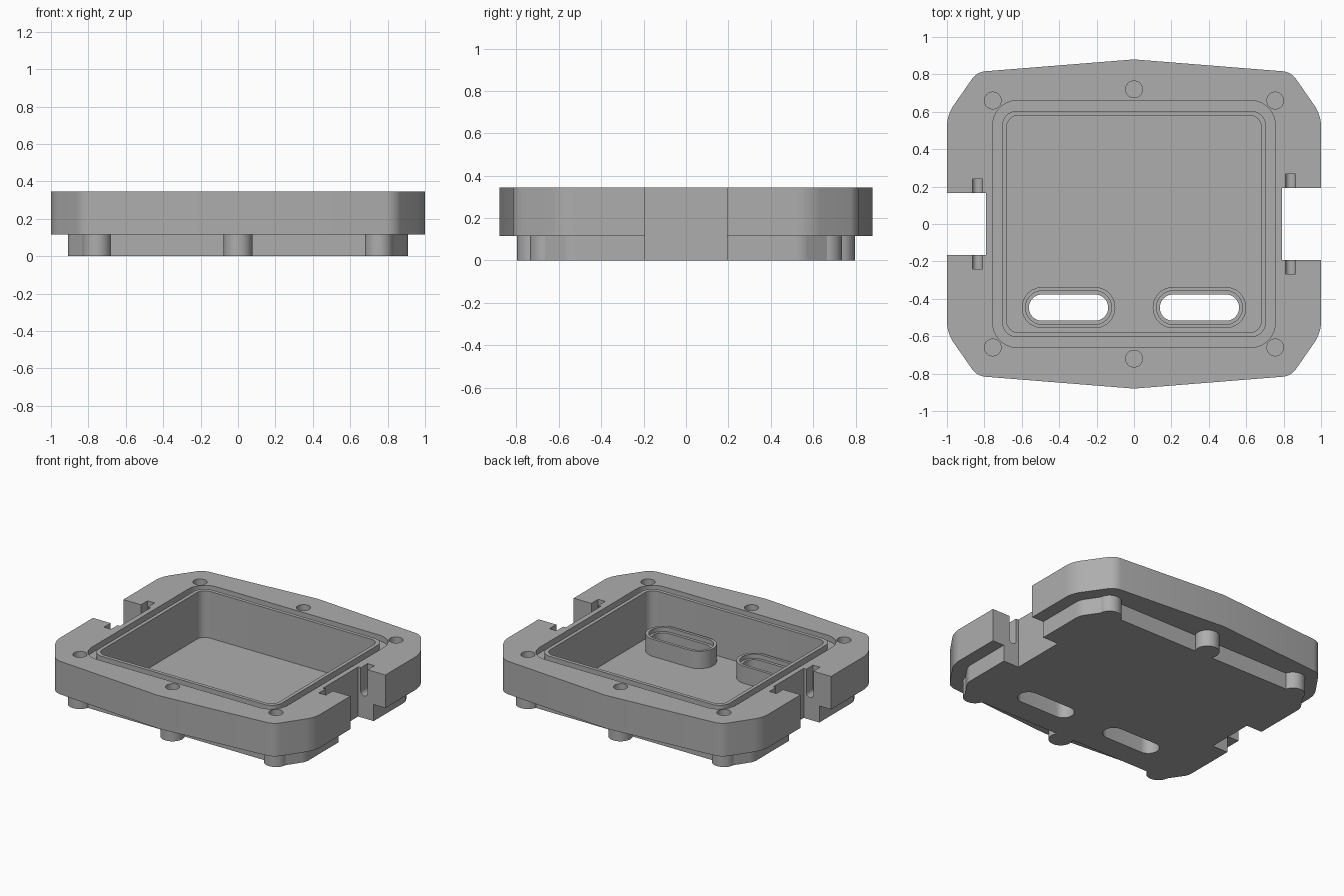
import bpy, bmesh, math
from mathutils import Vector

if "Cube" in bpy.data.objects:
    bpy.data.objects.remove(bpy.data.objects["Cube"], do_unlink=True)

TOP = 0.345        # top of the flange
FLANGE = 0.115     # underside of the flange
FLOOR = 0.02       # cavity floor
OVER = 0.5         # cutters reach above the top

grey = bpy.data.materials.new("plain grey")
grey.use_nodes = True
colour = (0.42, 0.42, 0.42, 1)
grey.diffuse_color = colour
grey.node_tree.nodes["Principled BSDF"].inputs["Base Color"].default_value = colour


def rounded(points, steps=10):
    """Outline from (x, y, radius) corners, each replaced by an arc."""
    out = []
    for i, (x, y, r) in enumerate(points):
        p = Vector((x, y))
        a = (Vector(points[i - 1][:2]) - p).normalized()
        b = (Vector(points[(i + 1) % len(points)][:2]) - p).normalized()
        if r == 0:
            out.append(p)
            continue
        half = a.angle(b) / 2
        centre = p + (a + b).normalized() * r / math.sin(half)
        start = p + a * r / math.tan(half) - centre
        sweep = math.pi - 2 * half
        out += [centre + Vector((start.x * math.cos(t) - start.y * math.sin(t),
                                 start.x * math.sin(t) + start.y * math.cos(t)))
                for t in (sweep * k / steps for k in range(steps + 1))]
    return out


def box(x, y, r, cx=0, cy=0):
    return rounded([(cx + x, cy - y, r), (cx + x, cy + y, r),
                    (cx - x, cy + y, r), (cx - x, cy - y, r)])


def circle(cx, cy, r, n=32):
    return [Vector((cx + r * math.cos(2 * math.pi * k / n),
                    cy + r * math.sin(2 * math.pi * k / n))) for k in range(n)]


def mirrored(quarter):
    """Full anticlockwise outline from the +x +y quarter, listed from right to back."""
    left = [(-x, y, r) for x, y, r in reversed(quarter) if x > 0]
    back = quarter + left
    return rounded(back + [(-x, -y, r) for x, y, r in back])


def prism(name, outline, z0, z1, hole=None):
    """Upright solid from an outline, or a ring when a matching hole is given."""
    bm = bmesh.new()
    low, high = ([bm.verts.new((p.x, p.y, z)) for p in outline] for z in (z0, z1))
    n = len(outline)
    if hole:
        hlow, hhigh = ([bm.verts.new((p.x, p.y, z)) for p in hole] for z in (z0, z1))
        loops = [low, high, hhigh, hlow]
    else:
        loops = [low, high]
        bm.faces.new(low[::-1])
        bm.faces.new(high)
    pairs = list(zip(loops, loops[1:] + loops[:1])) if hole else [(low, high)]
    for a, b in pairs:
        for i in range(n):
            j = (i + 1) % n
            bm.faces.new((a[i], a[j], b[j], b[i]))
    bmesh.ops.recalc_face_normals(bm, faces=bm.faces)
    mesh = bpy.data.meshes.new(name)
    bm.to_mesh(mesh)
    bm.free()
    mesh.materials.append(grey)
    obj = bpy.data.objects.new(name, mesh)
    bpy.context.collection.objects.link(obj)
    return obj


def combine(target, tools, operation):
    """Apply the boolean with each tool and discard the tools."""
    for tool in tools:
        mod = target.modifiers.new(operation, "BOOLEAN")
        mod.operation, mod.object, mod.solver = operation, tool, "EXACT"
    bpy.context.view_layer.update()
    graph = bpy.context.evaluated_depsgraph_get()
    mesh = bpy.data.meshes.new_from_object(target.evaluated_get(graph))
    target.modifiers.clear()
    target.data = mesh
    for tool in tools:
        bpy.data.objects.remove(tool, do_unlink=True)


# Flange, narrower lower body and the six screw bosses
case = prism("case_body", mirrored([(1, 0.583, 0.2), (0.84, 0.813, 0.1), (0, 0.88, 0)]),
             FLANGE, TOP)
lower = prism("lower_body", mirrored([(0.91, 0.55, 0.1), (0.822, 0.68, 0.03)]), 0, 0.2)
screws = [(sx * x, sy * y) for x, y in ((0.755, 0.66), (0, 0.72))
          for sx in ((1, -1) if x else (1,)) for sy in (1, -1)]
bosses = [prism("boss", circle(x, y, 0.077), 0, 0.2) for x, y in screws]
combine(case, [lower] + bosses, "UNION")

# Cavity, seal groove and screw holes
cuts = [prism("cavity", box(0.68, 0.58, 0.06), FLOOR, OVER),
        prism("groove", box(0.755, 0.66, 0.13), TOP - 0.04, OVER, box(0.705, 0.605, 0.08))]
cuts += [prism("screw_hole", circle(x, y, 0.045), 0.06, OVER) for x, y in screws]

# Side notches with round-bottomed pin slots
for side, half, reach in ((-1, 0.167, 0.24), (1, 0.193, 0.268)):
    cuts.append(prism("notch", box(0.155, half, 0, side * 0.945), -0.1, OVER))
    r, x, base = 0.027, side * 0.837, 0.182
    arch = [Vector((x + r, -OVER)), Vector((x + r, -base))]
    arch += [Vector((x + r * math.cos(t), -base + r * math.sin(t)))
             for t in (math.pi * k / 10 for k in range(1, 10))]
    arch += [Vector((x - r, -base)), Vector((x - r, -OVER))]
    slot = prism("pin_slot", arch, -reach, reach)
    slot.rotation_euler.x = -math.pi / 2
    cuts.append(slot)
combine(case, cuts, "DIFFERENCE")

# Raised collars around the two floor openings, stepped inside
centres = [(-0.35, -0.447), (0.35, -0.447)]
combine(case, [prism("collar", box(0.25, 0.11, 0.1099, *c), 0.01, FLOOR + 0.12)
               for c in centres], "UNION")
openings = []
for c in centres:
    openings += [prism("recess", box(0.23, 0.09, 0.0899, *c), FLOOR + 0.09, OVER),
                 prism("opening", box(0.212, 0.07, 0.0699, *c), -0.1, OVER)]
combine(case, openings, "DIFFERENCE")

# Smooth the rounded corners, keep the edges sharp
bpy.ops.object.select_all(action="DESELECT")
case.select_set(True)
bpy.context.view_layer.objects.active = case
bpy.ops.object.shade_smooth_by_angle(angle=math.radians(25))
